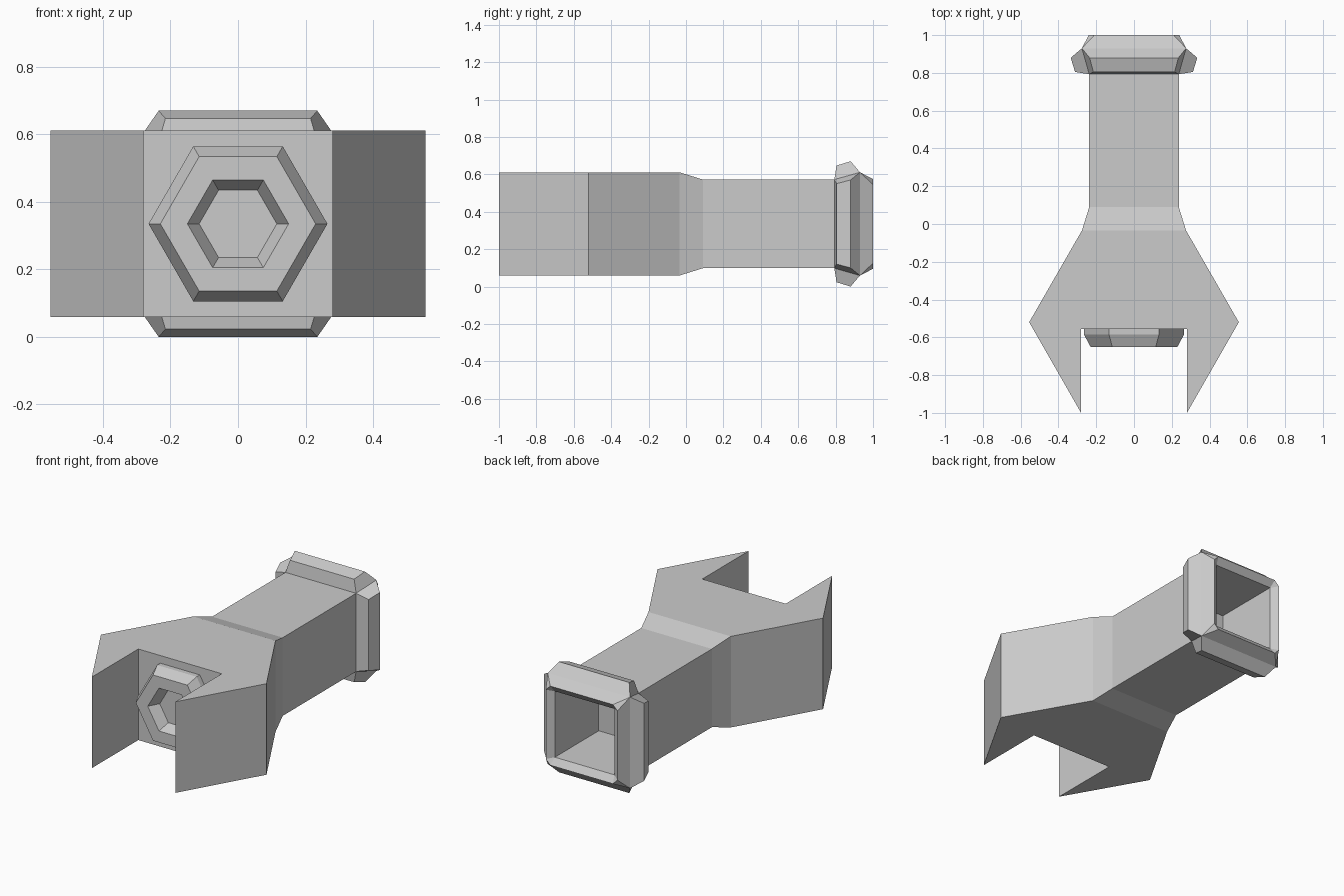
import bpy
import bmesh
from math import cos, sin, pi
from mathutils import Matrix, Vector

cube = bpy.data.objects.get("Cube")
if cube:
    bpy.data.objects.remove(cube, do_unlink=True)

MID = 0.335  # height of the centre axis

steel = bpy.data.materials.new("light_grey")
steel.use_nodes = True
grey = (0.6, 0.6, 0.6, 1)
steel.diffuse_color = grey
steel.node_tree.nodes["Principled BSDF"].inputs["Base Color"].default_value = grey


def finish(name, bm):
    """Weld a bmesh, orient it and link it as a flat-shaded object."""
    bmesh.ops.remove_doubles(bm, verts=bm.verts[:], dist=0.0005)
    bmesh.ops.recalc_face_normals(bm, faces=bm.faces[:])
    mesh = bpy.data.meshes.new(name)
    bm.to_mesh(mesh)
    bm.free()
    mesh.materials.append(steel)
    obj = bpy.data.objects.new(name, mesh)
    obj.location.z = MID
    bpy.context.collection.objects.link(obj)
    return obj


def face(bm, points):
    return bm.faces.new([bm.verts.new(p) for p in points])


# Body: neck, flare and open jaw, as (half width, y, half height)
NECK = 0.237
outline = [(NECK, 0.8, NECK), (NECK, 0.09, NECK), (0.276, -0.035, 0.276),
           (0.555, -0.52, 0.276), (0.28, -1, 0.276), (0.28, -0.555, 0.276)]


def corner(point, sx, sz):
    x, y, z = point
    return Vector((sx * x, y, sz * z))


bm = bmesh.new()
for a, b in zip(outline, outline[1:]):
    for s in (-1, 1):
        face(bm, [corner(a, s, -1), corner(b, s, -1), corner(b, s, 1), corner(a, s, 1)])
for s in (-1, 1):
    for a, b in zip(outline[:2], outline[1:3]):
        face(bm, [corner(a, -1, s), corner(b, -1, s), corner(b, 1, s), corner(a, 1, s)])
    jaw = outline[2:]
    face(bm, [corner(p, 1, s) for p in jaw] + [corner(p, -1, s) for p in reversed(jaw)])
p = outline[-1]
face(bm, [corner(p, -1, -1), corner(p, 1, -1), corner(p, 1, 1), corner(p, -1, 1)])
finish("wrench_body", bm)

# Rear collar: four bevelled rails around a hollow socket,
# as (distance from axis, y, half length of rail)
rail = [(NECK, 0.793, NECK), (0.312, 0.805, 0.215), (0.335, 0.88, 0.235),
        (0.276, 0.93, 0.276), (0.24, 1, 0.21), (0.2, 0.97, 0.2), (0.2, 0.55, 0.2)]
bm = bmesh.new()
for i in range(4):
    turn = Matrix.Rotation(i * pi / 2, 3, 'Y')
    lo = [turn @ Vector((-l, y, d)) for d, y, l in rail]
    hi = [turn @ Vector((l, y, d)) for d, y, l in rail]
    after = [Matrix.Rotation(pi / 2, 3, 'Y') @ v for v in lo]
    for k in range(len(rail) - 1):
        face(bm, [lo[k], hi[k], hi[k + 1], lo[k + 1]])
    # Rail ends and the small facets bridging to the next rail
    face(bm, lo[:4])
    face(bm, hi[:4])
    face(bm, [hi[3], hi[4], after[4]])
    face(bm, [hi[4], hi[5], after[4]])
x, y, _ = rail[-1]
face(bm, [(-x, y, -x), (x, y, -x), (x, y, x), (-x, y, x)])
finish("rear_collar", bm)

# Hexagonal socket inside the jaw, as (radius, y)
steps = [(0.265, -0.555), (0.265, -0.585), (0.23, -0.65),
         (0.15, -0.65), (0.115, -0.585)]
bm = bmesh.new()
rings = [[Vector((r * cos(k * pi / 3), y, r * sin(k * pi / 3))) for k in range(6)]
         for r, y in steps]
for a, b in zip(rings, rings[1:]):
    for k in range(6):
        n = (k + 1) % 6
        face(bm, [a[k], a[n], b[n], b[k]])
face(bm, rings[-1])
face(bm, rings[0])
finish("hex_socket", bm)
